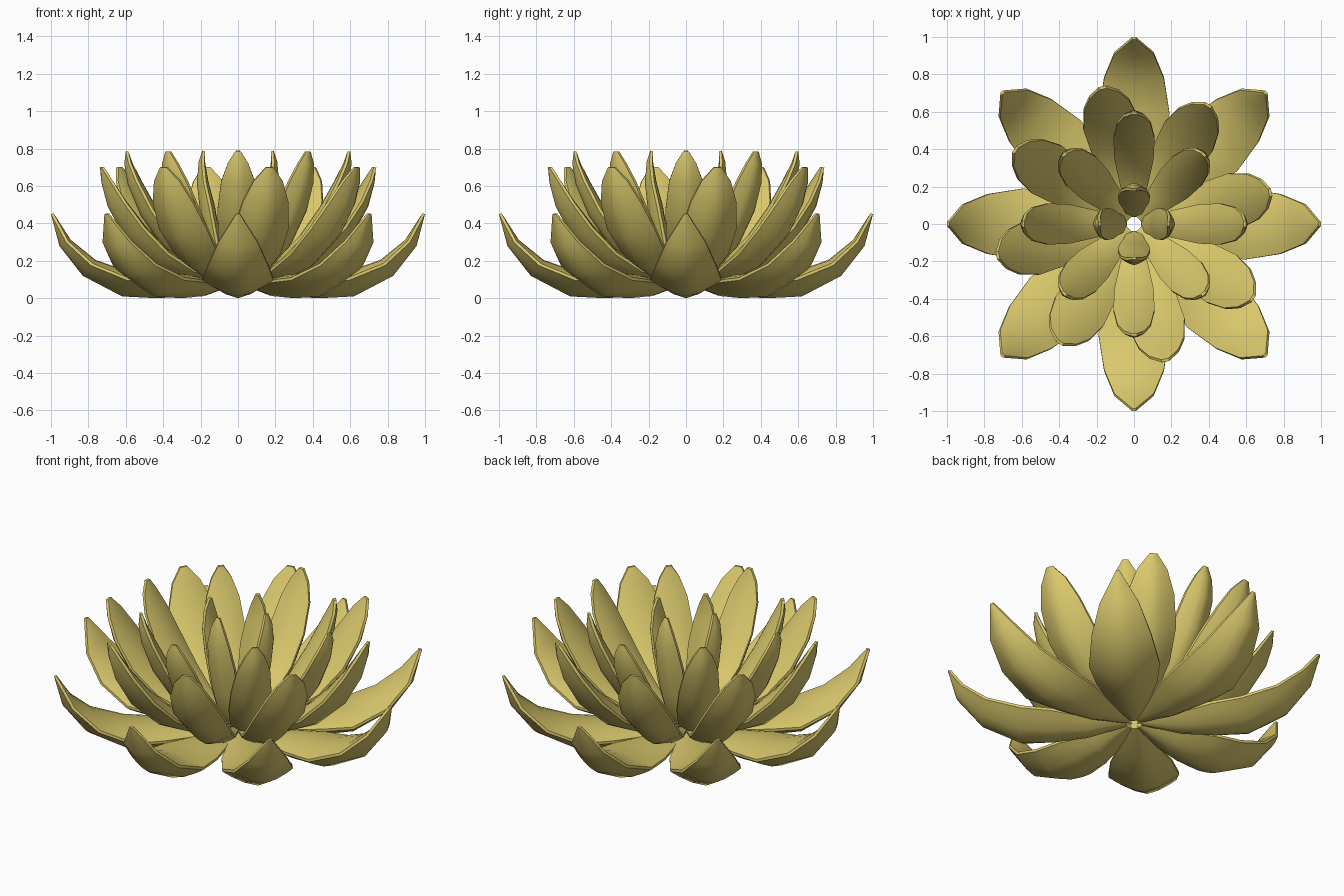
import bpy, math

if "Cube" in bpy.data.objects:
    bpy.data.objects.remove(bpy.data.objects["Cube"])

gold = bpy.data.materials.new("olive_gold")
gold.diffuse_color = (0.70, 0.58, 0.15, 1)
gold.use_nodes = True
gold.node_tree.nodes["Principled BSDF"].inputs["Base Color"].default_value = gold.diffuse_color

ACROSS = (-1, -0.75, -0.4, 0, 0.4, 0.75, 1)
RIM = 0.015


def petal_mesh(name, rows, reach):
    """Plump closed petal. rows: (radius, height, half width, keel depth), base to tip."""
    verts, faces = [], []
    n, m = len(rows), len(ACROSS)
    rows = [(r * reach, z, w, d) for r, z, w, d in rows]
    for top in (False, True):
        for i, (r, z, w, d) in enumerate(rows):
            a, b = rows[max(i - 1, 0)], rows[min(i + 1, n - 1)]
            tr, tz = b[0] - a[0], b[1] - a[1]
            k = math.hypot(tr, tz)
            for u in ACROSS:
                if top:
                    lift = d * (1 + 0.35 * (1 - u * u)) + RIM
                else:
                    lift = d * abs(u) ** 1.5
                verts.append((max(r - tz / k * lift, 0.034), u * w, z + tr / k * lift))
    off = n * m
    for i in range(n - 1):
        for j in range(m - 1):
            p = i * m + j
            faces.append((p, p + 1, p + m + 1, p + m))
            faces.append((off + p, off + p + m, off + p + m + 1, off + p + 1))
    # rim joining the two skins
    loop = [j for j in range(m)] + [i * m + m - 1 for i in range(1, n)]
    loop += [(n - 1) * m + j for j in range(m - 2, -1, -1)] + [i * m for i in range(n - 2, 0, -1)]
    for p, q in zip(loop, loop[1:] + loop[:1]):
        faces.append((q, p, p + off, q + off))
    me = bpy.data.meshes.new(name)
    me.from_pydata(verts, [], faces)
    me.validate()
    me.materials.append(gold)
    return me


def ring(name, rows, count, start, reach=1.0):
    """Place copies of one petal around the centre."""
    me = petal_mesh(name, rows, reach)
    for i in range(count):
        ob = bpy.data.objects.new(f"{name}_{i + 1}", me)
        bpy.context.collection.objects.link(ob)
        ob.rotation_euler.z = math.radians(start + 360 / count * i)
        if i == 0:
            bpy.ops.object.select_all(action='DESELECT')
            ob.select_set(True)
            bpy.context.view_layer.objects.active = ob
            bpy.ops.object.shade_smooth_by_angle(angle=math.radians(40))


# low spreading petals
ring("outer_petal", [
    (0.04, 0.07, 0.034, 0.01), (0.25, 0.012, 0.11, 0.06), (0.43, 0.0, 0.165, 0.085),
    (0.62, 0.01, 0.19, 0.09), (0.83, 0.12, 0.16, 0.07), (0.955, 0.28, 0.105, 0.04),
    (1.0, 0.45, 0.01, 0.0)], 8, 0)

# half-raised petals
ring("middle_petal", [
    (0.045, 0.08, 0.034, 0.01), (0.27, 0.09, 0.09, 0.05), (0.46, 0.17, 0.135, 0.075),
    (0.62, 0.32, 0.15, 0.08), (0.715, 0.49, 0.125, 0.06), (0.75, 0.62, 0.08, 0.03),
    (0.755, 0.70, 0.02, 0.0)], 8, 13)

# upright petals, alternately long and short reach
upright = [
    (0.05, 0.09, 0.034, 0.01), (0.24, 0.14, 0.075, 0.045), (0.40, 0.27, 0.105, 0.06),
    (0.52, 0.44, 0.11, 0.06), (0.59, 0.61, 0.09, 0.045), (0.608, 0.72, 0.055, 0.022),
    (0.60, 0.785, 0.015, 0.0)]
ring("inner_petal", upright, 4, 0)
ring("inner_corner_petal", upright, 4, 45, 0.89)

# closed heart of the flower
ring("heart_petal", [
    (0.055, 0.09, 0.034, 0.005), (0.12, 0.18, 0.06, 0.025), (0.17, 0.32, 0.08, 0.045),
    (0.205, 0.48, 0.085, 0.05), (0.22, 0.62, 0.07, 0.035), (0.21, 0.73, 0.04, 0.015),
    (0.19, 0.79, 0.01, 0.0)], 4, 0)
